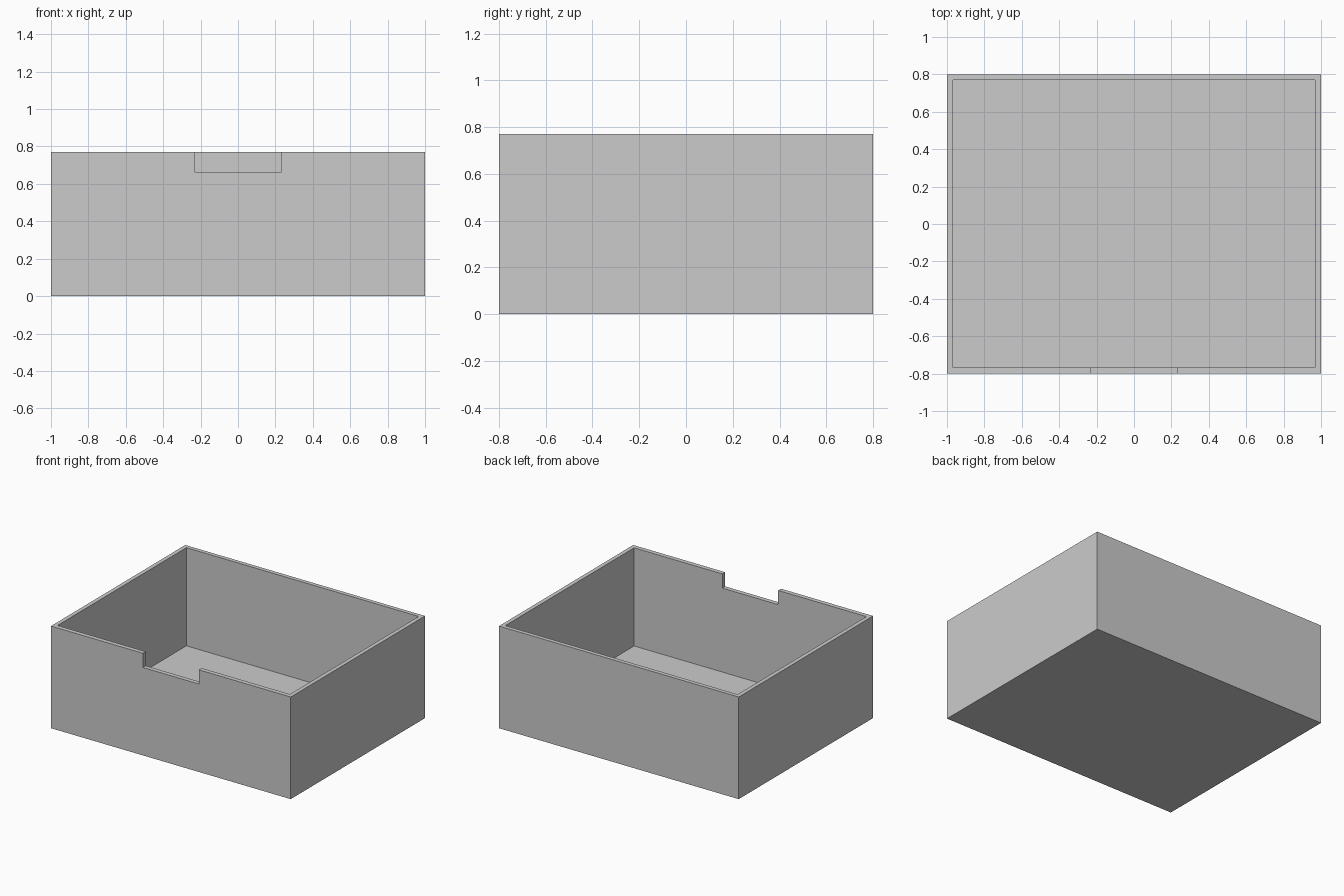
import bpy
import bmesh
from mathutils import Matrix, Vector

WIDTH, DEPTH, HEIGHT = 2.0, 1.6, 0.77
WALL, FLOOR = 0.031, 0.03
NOTCH_WIDTH, NOTCH_BOTTOM = 0.466, 0.663

default = bpy.data.objects.get("Cube")
if default:
    bpy.data.objects.remove(default, do_unlink=True)

grey = bpy.data.materials.new("plain grey")
grey.use_nodes = True
colour = (0.6, 0.6, 0.6, 1.0)
grey.diffuse_color = colour
grey.node_tree.nodes["Principled BSDF"].inputs["Base Color"].default_value = colour


def make_box(name, low, high):
    """Axis-aligned block between two corners."""
    low, high = Vector(low), Vector(high)
    bm = bmesh.new()
    matrix = Matrix.Translation((low + high) / 2) @ Matrix.Diagonal((*(high - low), 1))
    bmesh.ops.create_cube(bm, size=1, matrix=matrix)
    mesh = bpy.data.meshes.new(name)
    bm.to_mesh(mesh)
    bm.free()
    mesh.materials.append(grey)
    obj = bpy.data.objects.new(name, mesh)
    bpy.context.collection.objects.link(obj)
    return obj


def cut(target, cutter):
    """Subtract the cutter, apply the result and discard the cutter."""
    cutter.hide_render = True
    mod = target.modifiers.new("cut", 'BOOLEAN')
    mod.operation = 'DIFFERENCE'
    mod.solver = 'EXACT'
    mod.object = cutter
    bpy.context.view_layer.objects.active = target
    bpy.ops.object.modifier_apply(modifier=mod.name)
    bpy.data.objects.remove(cutter, do_unlink=True)


# Outer block
x, y = WIDTH / 2, DEPTH / 2
tray = make_box("open_box", (-x, -y, 0), (x, y, HEIGHT))

# Hollow interior
cut(tray, make_box("interior_cutter", (WALL - x, WALL + 0.003 - y, FLOOR),
                   (x - WALL, y - WALL, HEIGHT + 0.2)))

# Finger notch in the front wall
half = NOTCH_WIDTH / 2
cut(tray, make_box("notch_cutter", (-half, -y - 0.2, NOTCH_BOTTOM),
                   (half, -y + 0.2, HEIGHT + 0.2)))
